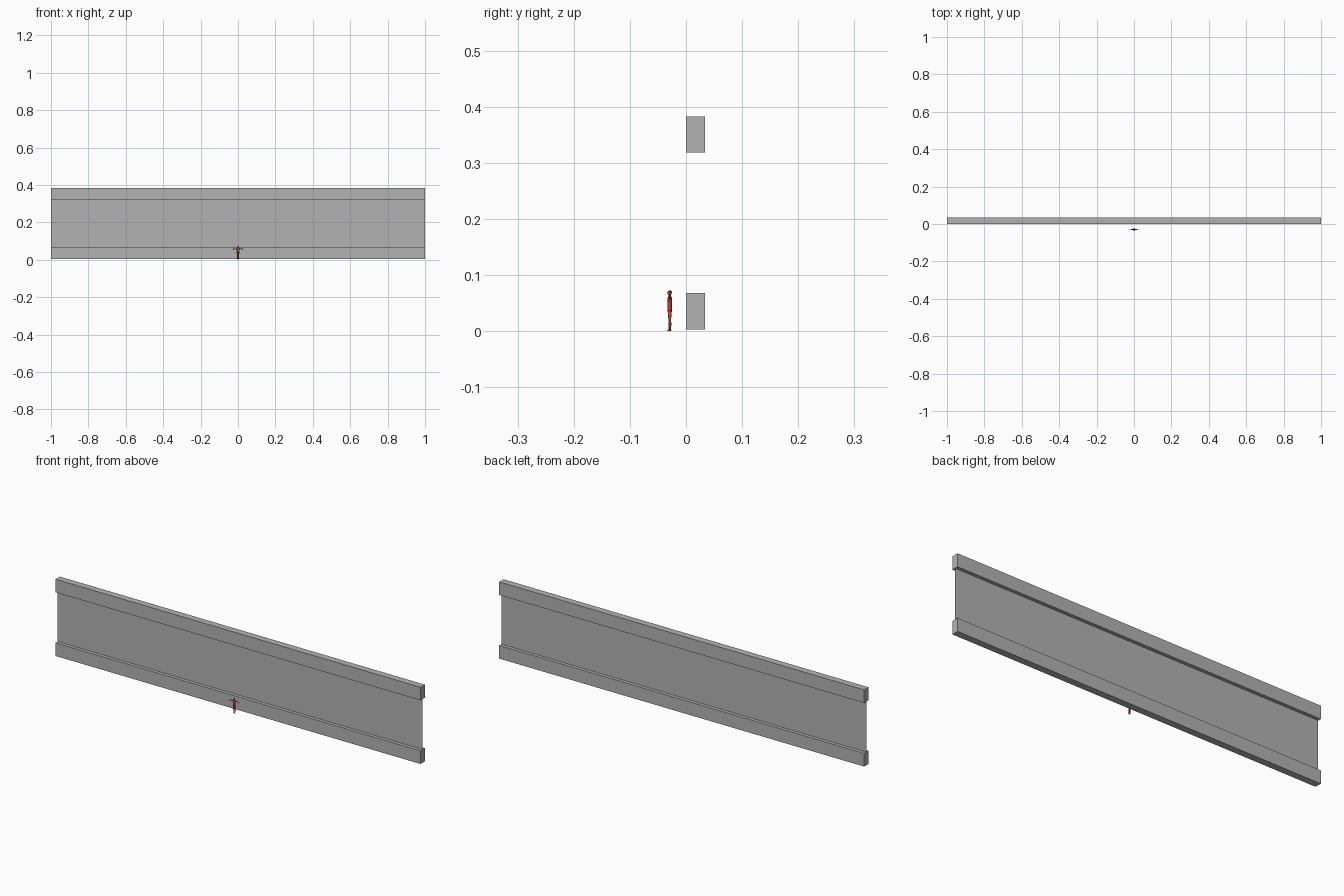
import bpy, bmesh, math
from mathutils import Vector, Matrix

if "Cube" in bpy.data.objects:
    bpy.data.objects.remove(bpy.data.objects["Cube"])


def material(name, rgb):
    m = bpy.data.materials.new(name)
    m.diffuse_color = (*rgb, 1)
    m.use_nodes = True
    m.node_tree.nodes["Principled BSDF"].inputs["Base Color"].default_value = m.diffuse_color
    return m


GREY = material("steel grey", (0.45, 0.45, 0.45))
RED = material("clothing red", (0.45, 0.06, 0.05))
DARK = material("dark hair", (0.06, 0.03, 0.03))


def finish(name, bm, mat, smooth=False):
    bmesh.ops.recalc_face_normals(bm, faces=bm.faces[:])
    me = bpy.data.meshes.new(name)
    bm.to_mesh(me)
    bm.free()
    me.materials.append(mat)
    for p in me.polygons:
        p.use_smooth = smooth
    ob = bpy.data.objects.new(name, me)
    bpy.context.collection.objects.link(ob)
    return ob


def box(name, lo, hi, mat):
    lo, hi = Vector(lo), Vector(hi)
    bm = bmesh.new()
    bmesh.ops.create_cube(bm, size=1, matrix=Matrix.Translation((lo + hi) / 2)
                          @ Matrix.Diagonal((*(hi - lo), 1)))
    return finish(name, bm, mat)


def loft(name, rings, mat, sides=10):
    """Body part from horizontal ellipses: (x, y, z, half width, half depth)."""
    bm = bmesh.new()
    loops = []
    for x, y, z, w, d in rings:
        loops.append([bm.verts.new((x + w * math.cos(a), y + d * math.sin(a), z))
                      for a in (math.tau * i / sides for i in range(sides))])
    for a, b in zip(loops, loops[1:]):
        for i in range(sides):
            j = (i + 1) % sides
            bm.faces.new((a[i], a[j], b[j], b[i]))
    bm.faces.new(loops[0])
    bm.faces.new(loops[-1])
    return finish(name, bm, mat, True)


def limb(name, a, b, r1, r2, mat):
    a, b = Vector(a), Vector(b)
    bm = bmesh.new()
    rot = (b - a).to_track_quat('Z', 'Y').to_matrix().to_4x4()
    bmesh.ops.create_cone(bm, cap_ends=True, segments=8, radius1=r1, radius2=r2,
                          depth=(b - a).length,
                          matrix=Matrix.Translation((a + b) / 2) @ rot)
    return finish(name, bm, mat, True)


def ball(name, c, r, mat):
    bm = bmesh.new()
    bmesh.ops.create_uvsphere(bm, u_segments=12, v_segments=8, radius=1,
                              matrix=Matrix.Translation(c) @ Matrix.Diagonal((*r, 1)))
    return finish(name, bm, mat, True)


# joist: two flanges and a thin sheet web on the centre line
D = 0.034
box("bottom_flange", (-1, 0, 0.003), (1, D, 0.068), GREY)
box("top_flange", (-1, 0, 0.318), (1, D, 0.383), GREY)
bm = bmesh.new()
bm.faces.new([bm.verts.new((x, D / 2, z))
              for x, z in ((-1, 0.068), (1, 0.068), (1, 0.318), (-1, 0.318))])
finish("web", bm, GREY)

# small standing figure for scale, in front of the joist
Y = -0.029
loft("torso", [(0, Y, 0.035, 0.0065, 0.004), (0, Y, 0.039, 0.0070, 0.0045),
               (0, Y, 0.045, 0.0055, 0.0038), (0, Y, 0.055, 0.0075, 0.0047),
               (0, Y, 0.060, 0.0085, 0.004), (0, Y, 0.0625, 0.003, 0.0022)], RED)
limb("neck", (0, Y, 0.061), (0, Y, 0.066), 0.002, 0.002, RED)
ball("head", (0, Y - 0.0005, 0.0678), (0.0032, 0.0038, 0.0044), RED)
ball("hair", (0, Y + 0.0003, 0.0692), (0.0033, 0.0037, 0.0033), DARK)
for side, s in (("left", 1), ("right", -1)):
    loft(side + "_leg", [(s * 0.0030, Y, 0.001, 0.0013, 0.0018),
                         (s * 0.0031, Y + 0.0005, 0.012, 0.0022, 0.0025),
                         (s * 0.0032, Y, 0.020, 0.0021, 0.0023),
                         (s * 0.0034, Y, 0.036, 0.0034, 0.0038)], RED, 8)
    loft(side + "_foot", [(s * 0.0033, Y - 0.0012, 0.0, 0.0018, 0.0042),
                          (s * 0.0033, Y - 0.0005, 0.002, 0.0014, 0.0028)], RED, 8)
    limb(side + "_upper_arm", (s * 0.007, Y, 0.0592), (s * 0.017, Y, 0.0585),
         0.0023, 0.0017, RED)
    limb(side + "_forearm", (s * 0.0165, Y, 0.0587), (s * 0.026, Y - 0.0005, 0.0565),
         0.0017, 0.0011, RED)
    ball(side + "_hand", (s * 0.0275, Y - 0.0005, 0.056), (0.0024, 0.0013, 0.0011), RED)
